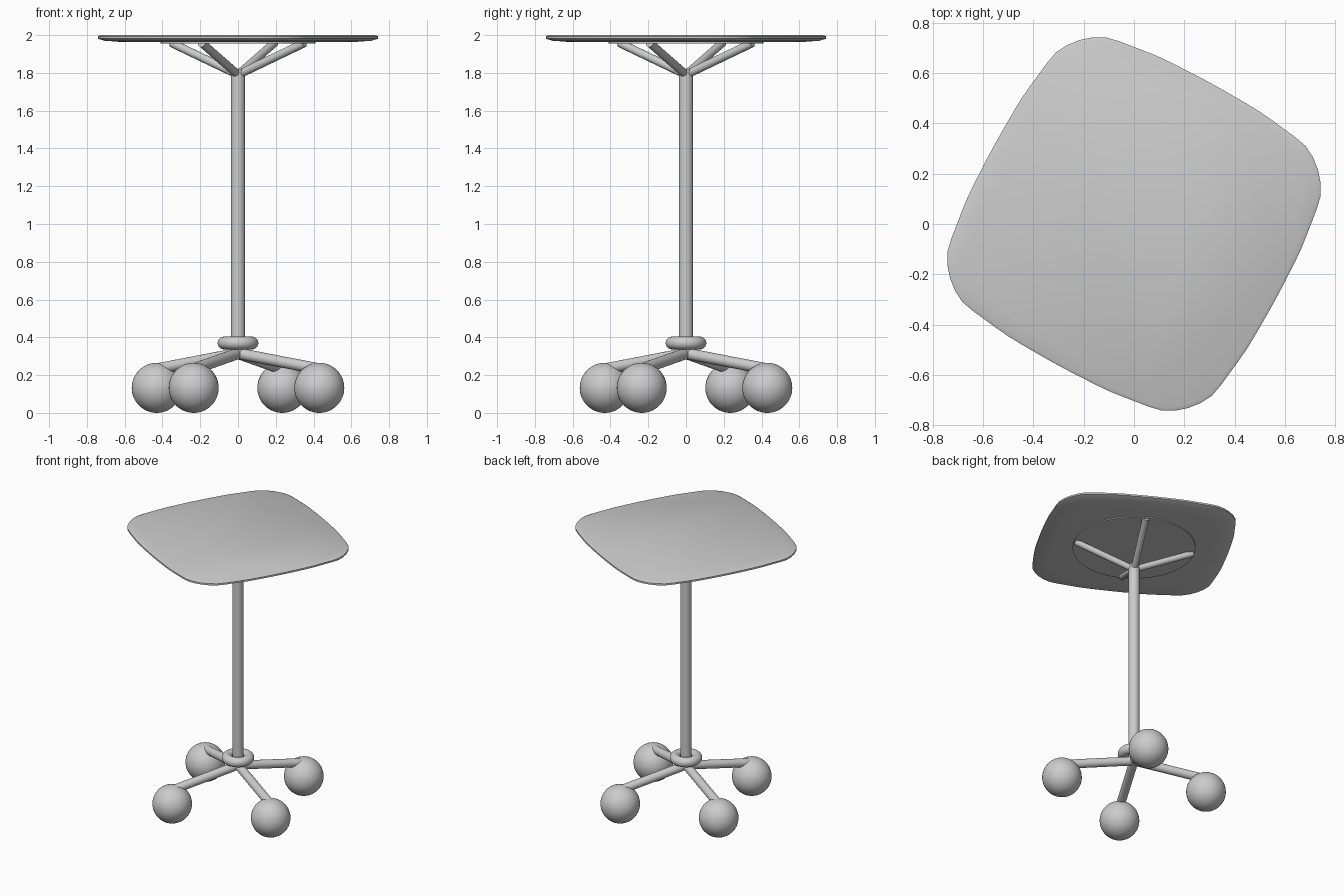
import bpy, bmesh, math
from mathutils import Vector

cube = bpy.data.objects.get("Cube")
if cube:
    bpy.data.objects.remove(cube)

grey = bpy.data.materials.new("light grey")
grey.use_nodes = True
grey.diffuse_color = (0.6, 0.6, 0.6, 1)
grey.node_tree.nodes["Principled BSDF"].inputs["Base Color"].default_value = grey.diffuse_color

SPOKES = [math.radians(61.4 + 90 * i) for i in range(4)]


def finish(obj, name, angle=35):
    obj.name = name
    obj.data.materials.append(grey)
    bpy.ops.object.select_all(action="DESELECT")
    obj.select_set(True)
    bpy.context.view_layer.objects.active = obj
    bpy.ops.object.shade_smooth_by_angle(angle=math.radians(angle))


def rod(name, start, end, radius, sides=24):
    a, b = Vector(start), Vector(end)
    bpy.ops.mesh.primitive_cylinder_add(vertices=sides, radius=radius, depth=(b - a).length,
                                        location=(a + b) / 2)
    obj = bpy.context.object
    obj.rotation_euler = (b - a).to_track_quat("Z", "Y").to_euler()
    finish(obj, name)


def polar(r, a, z):
    return (r * math.cos(a), r * math.sin(a), z)


# Table top: rounded square outline, given from one corner to the middle of a side
half = [(0, .763), (4, .76), (8, .75), (12, .728), (16, .706), (20, .689),
        (25, .672), (30, .657), (35, .646), (40, .64), (45, .638)]
quarter = half + [(90 - a, r) for a, r in half[-2:0:-1]]
outline = [(math.radians(16.4 + 90 * q + a), r) for q in range(4) for a, r in quarter]
bm = bmesh.new()
rings = [[bm.verts.new(polar(r * s, a, z)) for a, r in outline]
         for s, z in [(.82, 1.963), (.95, 1.97), (1, 1.981), (1, 1.993), (.98, 2)]]
n = len(outline)
for low, high in zip(rings, rings[1:]):
    for i in range(n):
        j = (i + 1) % n
        bm.faces.new((low[i], low[j], high[j], high[i]))
bm.faces.new(rings[0][::-1])
bm.faces.new(rings[-1])
mesh = bpy.data.meshes.new("table_top")
bm.to_mesh(mesh)
bm.free()
top = bpy.data.objects.new("table_top", mesh)
bpy.context.collection.objects.link(top)
finish(top, "table_top")

# Mounting disc, column and collar
rod("mounting_disc", (0, 0, 1.956), (0, 0, 1.966), .41, 64)
rod("column", (0, 0, .3), (0, 0, 1.82), .038, 32)
bpy.ops.mesh.primitive_torus_add(major_radius=.074, minor_radius=.034, major_segments=48,
                                 minor_segments=20, location=(0, 0, .37))
finish(bpy.context.object, "collar", 60)

# Four struts, legs and ball feet
for k, a in enumerate(SPOKES, 1):
    rod(f"strut_{k}", (0, 0, 1.79), polar(.4, a, 1.958), .022)
    rod(f"leg_{k}", (0, 0, .315), polar(.49, a, .232), .03)
    bpy.ops.mesh.primitive_uv_sphere_add(segments=40, ring_count=24, radius=.1325,
                                         location=polar(.49, a, .1325))
    finish(bpy.context.object, f"ball_foot_{k}", 60)
